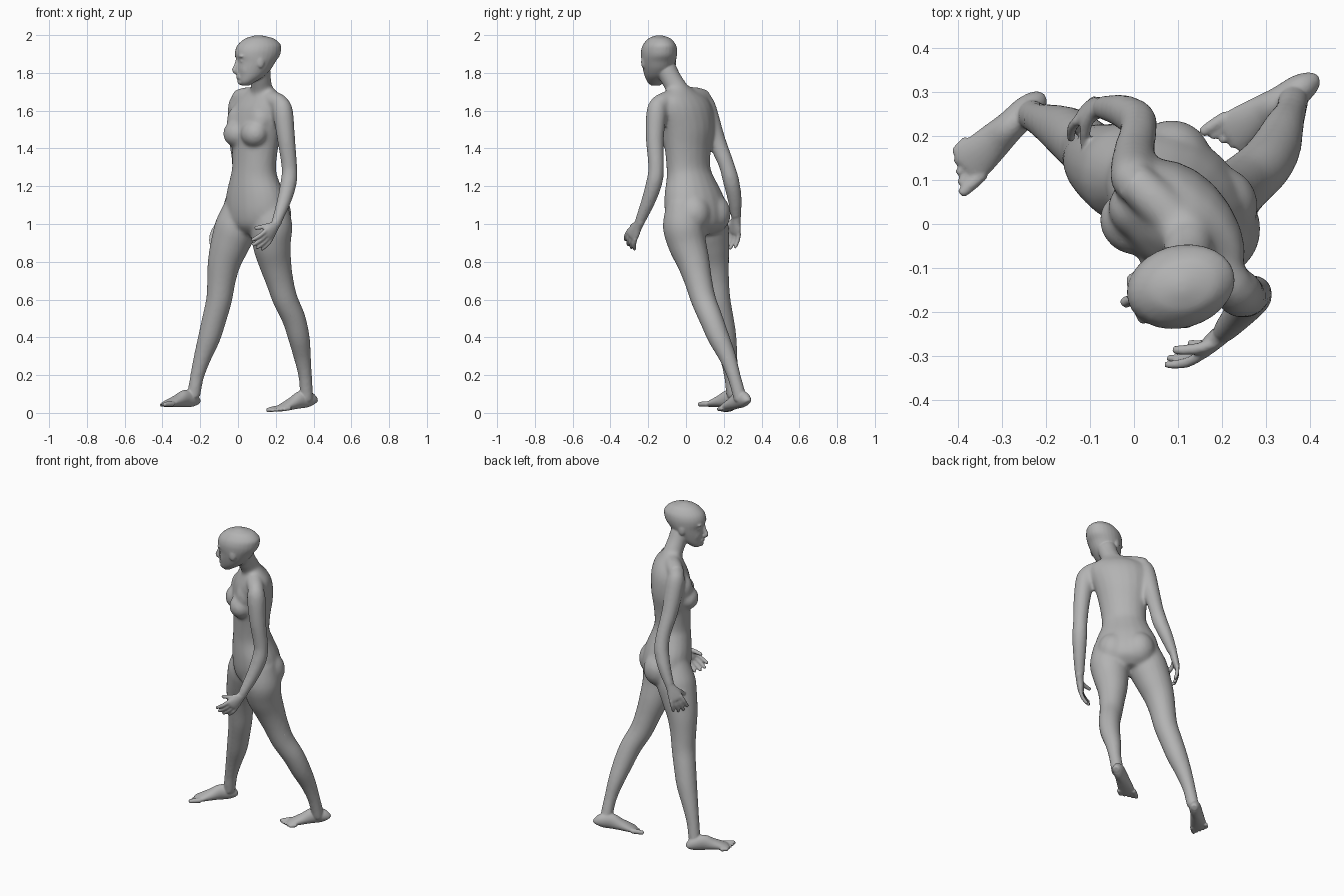
import bpy, bmesh, math
from mathutils import Vector, Matrix

old = bpy.data.objects.get("Cube")
if old:
    bpy.data.objects.remove(old, do_unlink=True)

UP = Vector((0, 0, 1))
FACING = Vector((-1, -1, 0)).normalized()      # body direction
GAZE = Vector((-0.96, -0.27, 0)).normalized()  # head direction
SIDES = (1, -1)                                # right, left

skin = bpy.data.materials.new("grey_skin")
skin.use_nodes = True
grey = (0.45, 0.45, 0.45, 1)
skin.diffuse_color = grey
skin.node_tree.nodes["Principled BSDF"].inputs["Base Color"].default_value = grey

bm = bmesh.new()


def right_of(direction):
    return direction.cross(UP)


def spline(rows, steps=4):
    """Smooth a list of rows with a Catmull-Rom curve."""
    out = []
    for i in range(len(rows) - 1):
        p0, p1 = rows[max(i - 1, 0)], rows[i]
        p2, p3 = rows[i + 1], rows[min(i + 2, len(rows) - 1)]
        for k in range(steps):
            t = k / steps
            out.append([b + 0.5 * t * (c - a + t * (2 * a - 5 * b + 4 * c - d
                        + t * (3 * (b - c) + d - a)))
                        for a, b, c, d in zip(p0, p1, p2, p3)])
    return out + [list(rows[-1])]


def tube(rows, hint, level=False, sides=20):
    """Loft ellipses (x, y, z, half width, half depth along hint)."""
    rows = spline([r if len(r) == 5 else (*r, r[3]) for r in rows])
    centres = [Vector(r[:3]) for r in rows]
    rings = []
    for i, row in enumerate(rows):
        tangent = centres[min(i + 1, len(rows) - 1)] - centres[max(i - 1, 0)]
        tangent = UP if level else tangent.normalized()
        across = tangent.cross(hint).normalized()
        depth = across.cross(tangent).normalized()
        ring = []
        for k in range(sides):
            a = math.tau * k / sides
            ring.append(bm.verts.new(centres[i] + across * row[3] * math.cos(a)
                                     + depth * row[4] * math.sin(a)))
        rings.append(ring)
    for lower, upper in zip(rings, rings[1:]):
        for k in range(sides):
            n = (k + 1) % sides
            bm.faces.new((lower[k], lower[n], upper[n], upper[k]))
    bm.faces.new(rings[0][::-1])
    bm.faces.new(rings[-1])


def ball(centre, direction, width, depth, height):
    """Ellipsoid turned to face a direction."""
    turn = Matrix((right_of(direction), direction, UP)).transposed().to_4x4()
    bmesh.ops.create_uvsphere(
        bm, u_segments=24, v_segments=14, radius=1,
        matrix=Matrix.Translation(centre) @ turn @ Matrix.Diagonal((width, depth, height, 1)))


def finger(start, direction, curl, length, radius):
    """Digit bending gently towards the curl vector."""
    rows = []
    for t, bend, size in ((-0.2, 0, 1), (0.3, 0.03, 1), (0.7, 0.17, 0.9), (0.95, 0.32, 0.75), (1, 0.36, 0.4)):
        rows.append((*(start + (direction * t + curl * bend) * length), radius * size))
    tube(rows, curl, sides=10)


def fuse(voxel, iterations, ratio):
    """Merge everything built so far into one soft skin object."""
    bmesh.ops.recalc_face_normals(bm, faces=bm.faces[:])
    mesh = bpy.data.meshes.new("body")
    bm.to_mesh(mesh)
    bm.clear()
    body = bpy.data.objects.new("body", mesh)
    bpy.context.collection.objects.link(body)
    remesh = body.modifiers.new("fuse", 'REMESH')
    remesh.mode = 'VOXEL'
    remesh.voxel_size = voxel
    soften = body.modifiers.new("soften", 'SMOOTH')
    soften.factor = 0.5
    soften.iterations = iterations
    body.modifiers.new("reduce", 'DECIMATE').ratio = ratio
    bpy.ops.object.select_all(action='DESELECT')
    body.select_set(True)
    bpy.context.view_layer.objects.active = body
    bpy.ops.object.convert(target='MESH')
    return body


# Torso, from crotch to base of neck
tube([(.10, .06, .945, .10, .075), (.10, .06, .99, .16, .125), (.10, .053, 1.06, .186, .14),
      (.093, .042, 1.15, .177, .133), (.085, .025, 1.24, .142, .113), (.085, .013, 1.30, .129, .103),
      (.09, .01, 1.40, .137, .107), (.095, .01, 1.50, .156, .117), (.11, 0, 1.60, .17, .108),
      (.12, -.01, 1.66, .156, .085), (.125, -.025, 1.70, .10, .06), (.125, -.035, 1.73, .06, .047)],
     FACING, level=True)

# Shoulder girdle and neck
tube([(-.005, .10, 1.665, .046), (.05, .05, 1.675, .05), (.12, -.02, 1.675, .05),
      (.18, -.09, 1.658, .05), (.23, -.145, 1.637, .046)], UP)
tube([(.13, -.02, 1.64, .068), (.125, -.045, 1.71, .058), (.12, -.08, 1.77, .055),
      (.115, -.11, 1.83, .057)], FACING)

# Breasts and buttocks
chest, hips = Vector((.095, .01, 1.478)), Vector((.1, .055, 1.055))
for side in SIDES:
    across = right_of(FACING) * side
    ball(chest + FACING * .08 + across * .066, FACING, .076, .066, .07)
    ball(chest + FACING * .055 + across * .075 + UP * .07, FACING, .07, .055, .08)
    ball(hips - FACING * .05 + across * .075, FACING, .092, .096, .105)

# Arms
left_arm = [(.225, -.14, 1.655, .037), (.237, -.155, 1.60, .054), (.255, -.165, 1.45, .048),
            (.272, -.158, 1.30, .042), (.268, -.168, 1.22, .044), (.243, -.2, 1.12, .038),
            (.20, -.25, 1.0, .027)]
right_arm = [(.01, .09, 1.675, .037), (0, .105, 1.62, .054), (0, .16, 1.45, .048),
             (.01, .212, 1.32, .042), (.005, .238, 1.23, .044), (-.03, .258, 1.13, .038),
             (-.075, .265, 1.03, .027)]
for arm in (left_arm, right_arm):
    tube(arm, FACING)

# Legs
left_leg = [(.18, -.02, 1.12, .08), (.178, -.014, 1.0, .11), (.178, .005, .9, .103),
            (.195, .038, .8, .088), (.22, .065, .7, .074), (.25, .092, .6, .067),
            (.295, .132, .5, .063), (.322, .172, .4, .058), (.34, .218, .3, .047),
            (.355, .252, .2, .037), (.362, .278, .11, .036), (.365, .288, .06, .034)]
right_leg = [(.015, .10, 1.12, .08), (-.005, .11, 1.0, .113), (-.04, .125, .9, .105),
             (-.072, .14, .8, .089), (-.088, .153, .7, .076), (-.1, .167, .6, .069),
             (-.125, .188, .5, .065), (-.152, .208, .4, .06), (-.186, .225, .3, .048),
             (-.215, .238, .2, .038), (-.23, .246, .12, .036), (-.235, .25, .08, .034)]
for leg in (left_leg, right_leg):
    tube(leg, FACING)

# Melt trunk and limbs together before adding finer parts
trunk = fuse(0.01, 10, 1)
bm.from_mesh(trunk.data)
bpy.data.objects.remove(trunk, do_unlink=True)


# Hands
def hand(wrist, knuckles, side):
    wrist, knuckles = Vector(wrist), Vector(knuckles)
    d = (knuckles - wrist).normalized()
    thumb_side = (FACING - d * FACING.dot(d)).normalized()
    palm = d.cross(thumb_side) * -side
    span = (knuckles - wrist).length
    rows = []
    for t, width, depth in ((-.3, .024, .023), (.2, .029, .022), (.6, .039, .02), (.9, .041, .017), (1.05, .034, .012)):
        rows.append((*(wrist + d * span * t), width, depth))
    tube(rows, palm)
    for i, length in enumerate((.074, .084, .078, .062)):
        spread = 1.5 - i
        way = (d + thumb_side * spread * .1 + palm * .15).normalized()
        finger(knuckles + thumb_side * spread * .022, way, palm, length, .0118)
    finger(wrist + d * span * .3 + thumb_side * .022,
           (d + thumb_side * .6 + palm * .4).normalized(), palm, .078, .0135)


hand(left_arm[-1][:3], (.155, -.289, .935), -1)
hand(right_arm[-1][:3], (-.112, .255, .95), 1)


# Feet
def foot(heel, direction, slope, side):
    heel, d = Vector(heel), Vector(direction).normalized()
    d.z = slope
    outer = right_of(d).normalized() * side
    rows = []
    for s, width, depth in ((0, .016, .018), (.01, .026, .029), (.04, .034, .042), (.09, .035, .046),
                            (.14, .041, .034), (.2, .047, .021), (.23, .043, .014)):
        rows.append((*(heel + d * s + UP * depth), width, depth))
    tube(rows, UP)
    for i in range(5):
        radius = .015 if i == 0 else .0115
        start = heel + d * (.222 - .008 * i) + outer * (.02 * i - .037) + UP * (radius + .002)
        finger(start, d, -UP * .1, .058 - .005 * i, radius)


foot((.408, .327, .035), (-.84, -.54, 0), -.13, -1)
foot((-.215, .285, .03), (-.73, -.68, 0), 0, 1)

# Skull and jaw: height, front edge, back edge, half width
head = Vector((.10, -.144, 0))
rows = []
for z, front, back, width in ((1.732, .082, .045, .022), (1.75, .098, .015, .044), (1.78, .103, -.035, .064),
                              (1.82, .107, -.075, .079), (1.86, .107, -.10, .089), (1.89, .117, -.122, .093),
                              (1.92, .116, -.13, .093), (1.95, .102, -.128, .084), (1.98, .066, -.095, .06),
                              (1.993, .03, -.05, .033), (1.999, .005, -.02, .012)):
    rows.append((*(head + GAZE * (front + back) / 2 + UP * z), width, (front - back) / 2))
tube(rows, GAZE, level=True, sides=28)
ball(head + GAZE * .052 + UP * 1.825, GAZE, .067, .055, .083)

# Nose, lips and chin
tube([(*(head + GAZE * g + UP * z), w) for g, z, w in
      ((.103, 1.885, .01), (.109, 1.86, .01), (.118, 1.83, .0115), (.123, 1.815, .0135),
       (.113, 1.804, .013), (.1, 1.802, .01))], right_of(GAZE), sides=12)
for z, depth in ((1.783, .012), (1.773, .011)):
    ball(head + GAZE * .1 + UP * z, GAZE, .024, depth, .008)
ball(head + GAZE * .088 + UP * 1.752, GAZE, .022, .018, .016)

# Brows, eyes and ears
for side in SIDES:
    across = right_of(GAZE) * side
    for out, g, z, size in ((.033, .097, 1.888, (.028, .014, .009)), (.033, .09, 1.862, (.016, .012, .008)),
                            (.086, .003, 1.858, (.009, .02, .032))):
        ball(head + across * out + GAZE * g + UP * z, GAZE, *size)

# Fuse all parts into one continuous skin
figure = fuse(0.005, 5, 0.3)
figure.name = "body"
figure.data.materials.clear()
figure.data.materials.append(skin)
bpy.ops.object.shade_smooth_by_angle(angle=math.radians(50))
